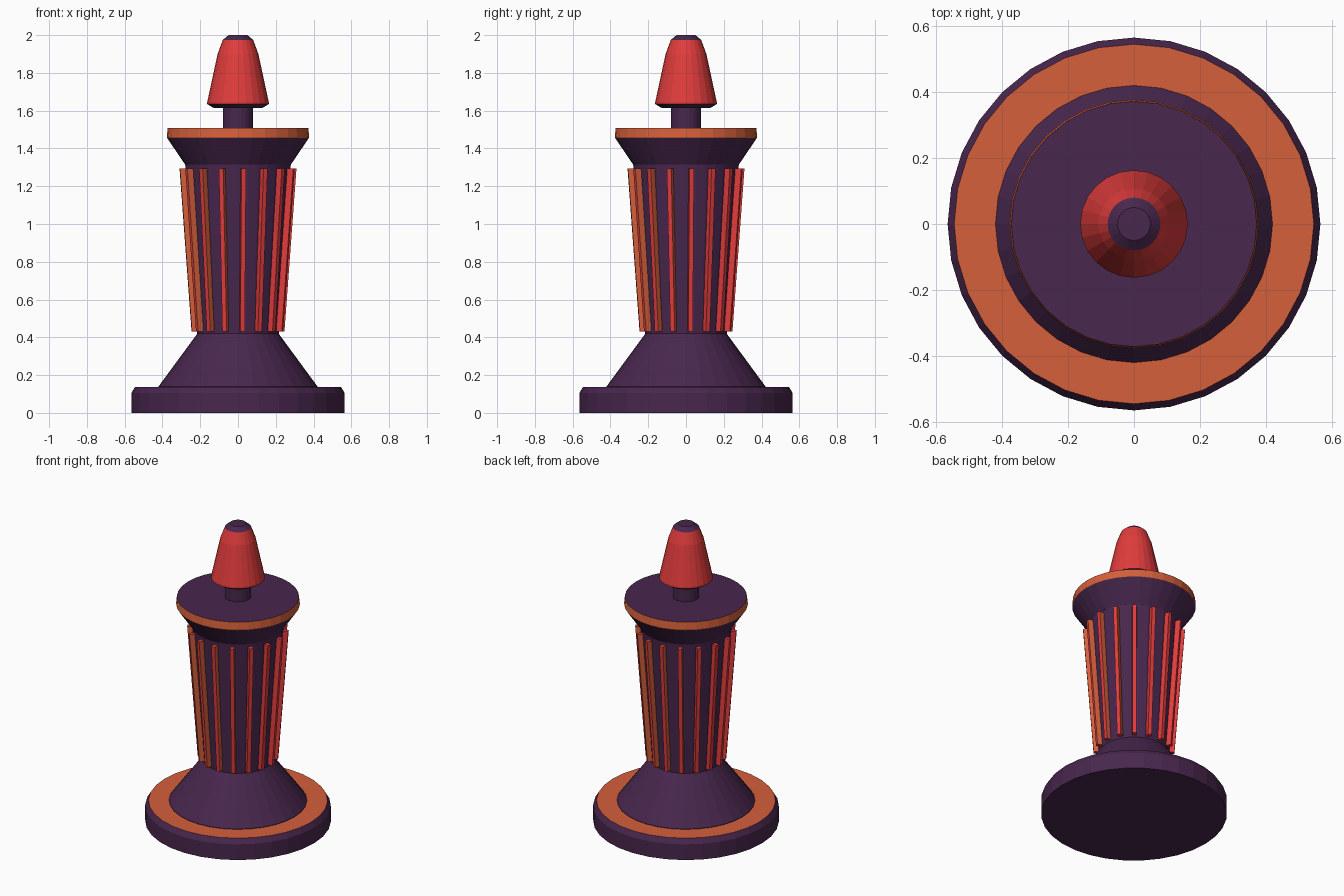
import bpy, bmesh, math
from mathutils import Vector

if "Cube" in bpy.data.objects:
    bpy.data.objects.remove(bpy.data.objects["Cube"])


def material(name, rgb):
    m = bpy.data.materials.new(name)
    m.diffuse_color = (*rgb, 1)
    m.use_nodes = True
    m.node_tree.nodes["Principled BSDF"].inputs["Base Color"].default_value = m.diffuse_color
    return m


PURPLE = material("dark_purple", (0.065, 0.02, 0.075))
ORANGE = material("burnt_orange", (0.66, 0.115, 0.043))
RED = material("bright_red", (0.75, 0.045, 0.045))
MATS = [PURPLE, ORANGE, RED]


def finish(name, bm):
    bmesh.ops.recalc_face_normals(bm, faces=bm.faces)
    me = bpy.data.meshes.new(name)
    bm.to_mesh(me)
    bm.free()
    for m in MATS:
        me.materials.append(m)
    ob = bpy.data.objects.new(name, me)
    bpy.context.collection.objects.link(ob)
    return ob


def turned(name, profile, sides=32):
    """Lathe (radius, z, colour of the band above) points, capped at both ends."""
    bm = bmesh.new()
    rings = []
    for r, z, _ in profile:
        rings.append([bm.verts.new((r * math.cos(2 * math.pi * i / sides),
                                    r * math.sin(2 * math.pi * i / sides), z))
                      for i in range(sides)])
    for k in range(len(rings) - 1):
        a, b = rings[k], rings[k + 1]
        for i in range(sides):
            j = (i + 1) % sides
            bm.faces.new((a[i], a[j], b[j], b[i])).material_index = profile[k][2]
    bm.faces.new(rings[0][::-1])
    bm.faces.new(rings[-1]).material_index = profile[-1][2]
    return finish(name, bm)


# Plinth with an orange top, and the flared foot
turned("base_disc", [(0.565, 0, 0), (0.565, 0.105, 0), (0.545, 0.138, 1)])
turned("flared_foot", [(0.42, 0.13, 0), (0.42, 0.141, 0), (0.215, 0.42, 0)])

# Tapered shaft
turned("shaft", [(0.215, 0.41, 0), (0.28, 1.32, 0)])

# Collar with an orange rim
turned("collar", [(0.28, 1.315, 0), (0.375, 1.455, 1), (0.377, 1.46, 1),
                  (0.372, 1.508, 0)])

# Neck and finial
turned("neck", [(0.08, 1.5, 0), (0.08, 1.63, 0)], 24)
turned("finial", [(0.13, 1.615, 0), (0.163, 1.635, 2), (0.163, 1.645, 2),
                  (0.108, 1.9, 2), (0.08, 1.975, 0), (0.05, 2.0, 0)], 24)

# Sixteen raised ribs: red face, orange on the trailing side
bm = bmesh.new()
for k in range(16):
    t = math.radians(5.625 + 22.5 * k)
    out = Vector((math.cos(t), math.sin(t), 0))
    side = Vector((-math.sin(t), math.cos(t), 0))
    rings = []
    for r0, r1, z in ((0.2, 0.246, 0.432), (0.26, 0.31, 1.295)):
        rings.append([bm.verts.new(out * r + side * s + Vector((0, 0, z)))
                      for r, s in ((r0, -0.015), (r1, -0.012), (r1, 0.012), (r0, 0.015))])
    a, b = rings
    for i in range(4):
        j = (i + 1) % 4
        bm.faces.new((a[i], a[j], b[j], b[i])).material_index = 1 if i == 2 else 2
    bm.faces.new(a[::-1]).material_index = 2
    bm.faces.new(b).material_index = 2
finish("shaft_ribs", bm)
